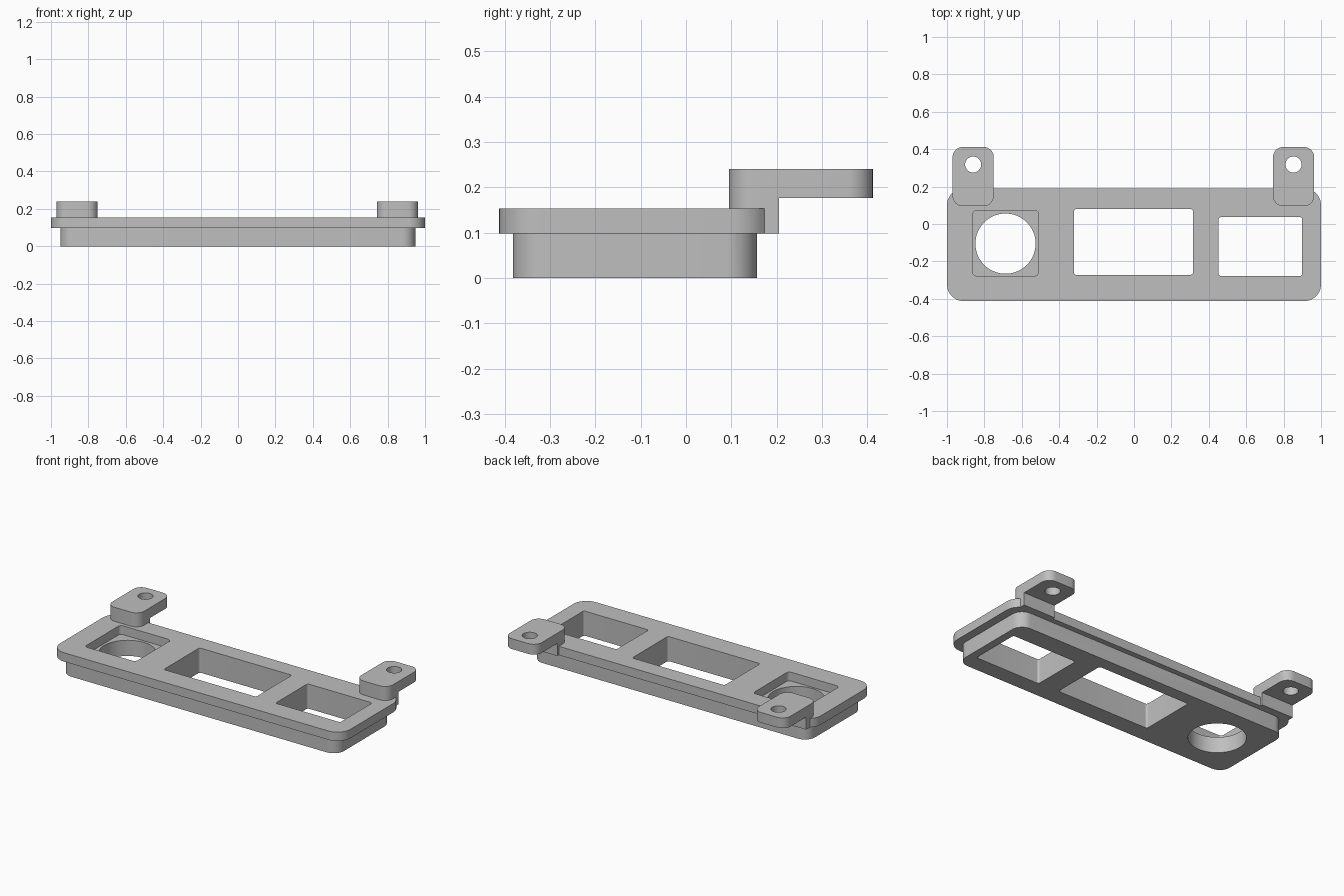
import bpy
import bmesh
from math import cos, sin, pi, radians

if "Cube" in bpy.data.objects:
    bpy.data.objects.remove(bpy.data.objects["Cube"], do_unlink=True)

grey = bpy.data.materials.new("plain_grey")
grey.use_nodes = True
colour = (0.52, 0.52, 0.52, 1)
grey.diffuse_color = colour
grey.node_tree.nodes["Principled BSDF"].inputs["Base Color"].default_value = colour


def prism(name, outline, z0, z1):
    """Extrude a closed outline upward from z0 to z1."""
    bm = bmesh.new()
    base = bm.faces.new([bm.verts.new((x, y, z0)) for x, y in outline])
    top = bmesh.ops.extrude_face_region(bm, geom=[base])["geom"]
    verts = [v for v in top if isinstance(v, bmesh.types.BMVert)]
    bmesh.ops.translate(bm, vec=(0, 0, z1 - z0), verts=verts)
    bmesh.ops.recalc_face_normals(bm, faces=bm.faces)
    mesh = bpy.data.meshes.new(name)
    bm.to_mesh(mesh)
    bm.free()
    mesh.materials.append(grey)
    ob = bpy.data.objects.new(name, mesh)
    bpy.context.collection.objects.link(ob)
    return ob


def rounded(x0, x1, y0, y1, r, steps=10):
    """Rectangle outline with rounded corners."""
    corners = [(x1 - r, y1 - r), (x0 + r, y1 - r), (x0 + r, y0 + r), (x1 - r, y0 + r)]
    return [(cx + r * cos((q + i / steps) * pi / 2), cy + r * sin((q + i / steps) * pi / 2))
            for q, (cx, cy) in enumerate(corners) for i in range(steps + 1)]


def circle(cx, cy, r, n=64):
    return [(cx + r * cos(2 * pi * i / n), cy + r * sin(2 * pi * i / n)) for i in range(n)]


def combine(target, tool, operation):
    """Apply a boolean and discard the tool."""
    mod = target.modifiers.new(operation, "BOOLEAN")
    mod.operation = operation
    mod.solver = "EXACT"
    mod.object = tool
    bpy.context.view_layer.objects.active = target
    bpy.ops.object.modifier_apply(modifier=mod.name)
    bpy.data.objects.remove(tool, do_unlink=True)


STEP, TOP = 0.098, 0.153      # underside and top of the flange
TAB_LOW, TAB_TOP = 0.176, 0.24

# Flange with the narrower body below it
panel = prism("mounting_panel", rounded(-1, 1, -0.412, 0.19, 0.09), STEP, TOP)
combine(panel, prism("body", rounded(-0.95, 0.948, -0.382, 0.157, 0.07), 0, 0.125), "UNION")

# Round opening with a square recess above it, and two rectangular windows
openings = [
    (circle(-0.687, -0.105, 0.161), -0.1),
    (rounded(-0.862, -0.511, -0.278, 0.073, 0.022), STEP),
    (rounded(-0.321, 0.315, -0.272, 0.08, 0.013), -0.1),
    (rounded(0.453, 0.899, -0.279, 0.037, 0.013), -0.1),
]
for outline, bottom in openings:
    combine(panel, prism("cutter", outline, bottom, 0.3), "DIFFERENCE")

# Two raised ears: each a drilled tab on a leg joined to the flange
for cx in (-0.86, 0.853):
    ear = prism("ear", rounded(cx - 0.11, cx + 0.11, 0.095, 0.412, 0.055), STEP, TAB_TOP)
    undercut = rounded(cx - 0.2, cx + 0.2, 0.205, 0.6, 0.01)
    combine(ear, prism("cutter", undercut, 0, TAB_LOW), "DIFFERENCE")
    combine(ear, prism("cutter", circle(cx, 0.318, 0.043, 40), 0, 0.4), "DIFFERENCE")
    # Keep the leg clear of the square recess and windows
    combine(panel, ear, "UNION")

bpy.ops.object.select_all(action="DESELECT")
panel.select_set(True)
bpy.context.view_layer.objects.active = panel
bpy.ops.object.shade_smooth_by_angle(angle=radians(30))
